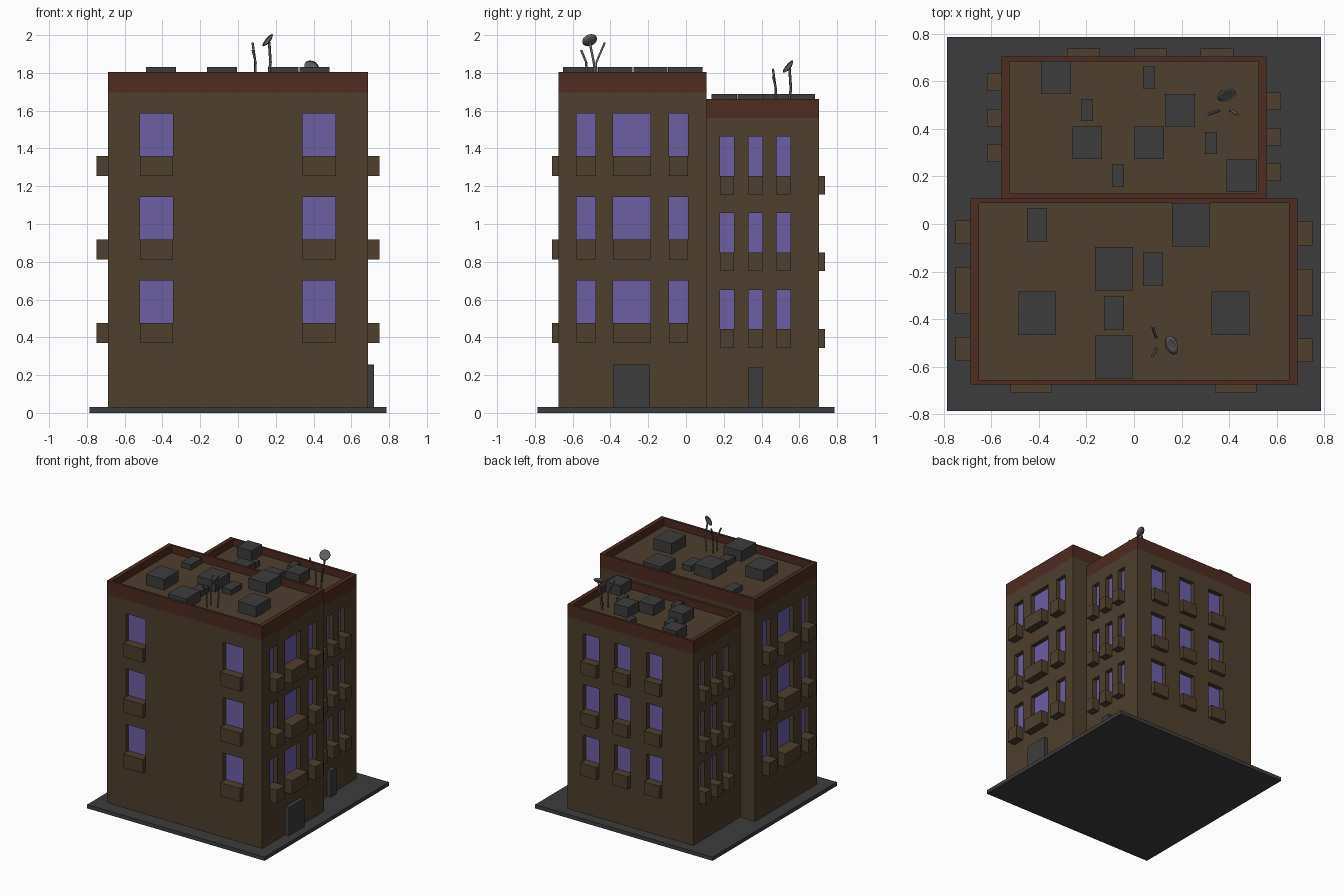
import bpy, bmesh, math
from mathutils import Matrix, Vector

if "Cube" in bpy.data.objects:
    bpy.data.objects.remove(bpy.data.objects["Cube"])


def material(name, rgb):
    m = bpy.data.materials.new(name)
    m.diffuse_color = (*rgb, 1)
    m.use_nodes = True
    m.node_tree.nodes["Principled BSDF"].inputs["Base Color"].default_value = m.diffuse_color
    return m


WALL = material("brown_wall", (0.075, 0.05, 0.027))
TRIM = material("red_trim", (0.072, 0.025, 0.014))
GLASS = material("violet_glass", (0.15, 0.115, 0.37))
DARK = material("dark_grey", (0.046, 0.046, 0.046))
METAL = material("metal", (0.12, 0.12, 0.12))


def finish(name, bm, mat):
    bmesh.ops.recalc_face_normals(bm, faces=bm.faces)
    me = bpy.data.meshes.new(name)
    bm.to_mesh(me)
    bm.free()
    me.materials.append(mat)
    ob = bpy.data.objects.new(name, me)
    bpy.context.collection.objects.link(ob)
    return ob


def boxes(name, bounds, mat):
    """One mesh made of boxes given as (x0, x1, y0, y1, z0, z1)."""
    bm = bmesh.new()
    for x0, x1, y0, y1, z0, z1 in bounds:
        m = Matrix.Translation(((x0 + x1) / 2, (y0 + y1) / 2, (z0 + z1) / 2))
        m = m @ Matrix.Diagonal((x1 - x0, y1 - y0, z1 - z0, 1))
        bmesh.ops.create_cube(bm, size=1, matrix=m)
    return finish(name, bm, mat)


def parapet(name, x, y0, y1, z0, z1, tx, ty):
    """Rectangular ring around a roof."""
    bm = bmesh.new()

    def loop(ix, iy, z):
        return [bm.verts.new((sx * (x - ix), y, z)) for sx, y in
                ((-1, y0 + iy), (1, y0 + iy), (1, y1 - iy), (-1, y1 - iy))]
    loops = [loop(0, 0, z0), loop(0, 0, z1), loop(tx, ty, z1), loop(tx, ty, z0)]
    for a, b in zip(loops, loops[1:] + loops[:1]):
        for i in range(4):
            j = (i + 1) % 4
            bm.faces.new((a[i], a[j], b[j], b[i]))
    return finish(name, bm, TRIM)


def on_wall(axis, sign, pos, d0, d1, u0, u1, z0, z1):
    """Box bounds on a wall: d is distance outward, u runs along the wall."""
    a, b = sorted((pos + sign * d0, pos + sign * d1))
    return (a, b, u0, u1, z0, z1) if axis == "x" else (u0, u1, a, b, z0, z1)


def block(name, x, y0, y1, band, top, deck, walls, sills, win_h, bal_h):
    body = boxes(name + "_walls", [(-x, x, y0, y1, 0.03, band)], WALL)
    parapet(name + "_parapet", x, y0, y1, band, top, 0.035, 0.02)
    boxes(name + "_roof_deck", [(-x + .035, x - .035, y0 + .02, y1 - .02, band, deck)], WALL)
    cuts, panes, balconies = [], [], []
    for axis, sign, pos, depth, windows in walls:
        for c, h in windows:
            for s in sills:
                w = (axis, sign, pos)
                cuts.append(on_wall(*w, -0.04, 0.02, c - h, c + h, s, s + win_h))
                panes.append(on_wall(*w, -0.042, -0.036, c - h, c + h, s, s + win_h))
                balconies.append(on_wall(*w, 0, depth, c - h, c + h, s - bal_h, s))
    # window recesses
    cutter = boxes(name + "_cutter", cuts, WALL)
    cutter.hide_render = True
    mod = body.modifiers.new("recesses", "BOOLEAN")
    mod.operation, mod.solver, mod.object = "DIFFERENCE", "EXACT", cutter
    bpy.context.view_layer.objects.active = body
    bpy.ops.object.modifier_apply(modifier=mod.name)
    bpy.data.objects.remove(cutter)
    boxes(name + "_window_panes", panes, GLASS)
    boxes(name + "_balconies", balconies, WALL)


def roof_units(name, centres, sx, sy, deck, h):
    boxes(name, [(x - sx / 2, x + sx / 2, y - sy / 2, y + sy / 2, deck, deck + h)
                 for x, y in centres], DARK)


def tube(name, pts, radius, frame):
    cu = bpy.data.curves.new(name, "CURVE")
    cu.dimensions = "3D"
    cu.bevel_depth, cu.bevel_resolution, cu.use_fill_caps = radius, 1, True
    sp = cu.splines.new("POLY")
    sp.points.add(len(pts) - 1)
    for p, co in zip(sp.points, pts):
        p.co = (*co, 1)
    cu.materials.append(METAL)
    ob = bpy.data.objects.new(name, cu)
    ob.matrix_world = frame
    bpy.context.collection.objects.link(ob)


def aerials(name, x, y, deck, turn):
    """Dish on a bent post with two bent rods beside it."""
    frame = Matrix.Translation((x, y, deck)) @ Matrix.Rotation(turn, 4, "Z")
    tube(name + "_dish_post", [(0, .03, 0), (.015, .022, .11), (.008, 0, .218)], .007, frame)
    tube(name + "_rod_tall", [(-.065, .035, 0), (-.065, .035, .11), (-.08, .08, .215)], .006, frame)
    tube(name + "_rod_short", [(-.065, -.015, 0), (-.063, -.018, .11), (-.08, -.045, .175)], .006, frame)
    bm = bmesh.new()
    prof = [(0, -.012), (.024, -.009), (.041, 0), (.024, -.004), (0, -.007)]
    vs = [bm.verts.new((r, 0, z)) for r, z in prof]
    es = [bm.edges.new(p) for p in zip(vs, vs[1:])]
    bmesh.ops.spin(bm, geom=vs + es, cent=(0, 0, 0), axis=(0, 0, 1),
                   angle=math.tau, steps=16)
    bmesh.ops.remove_doubles(bm, verts=bm.verts, dist=1e-4)
    dish = finish(name + "_dish", bm, METAL)
    for p in dish.data.polygons:
        p.use_smooth = True
    tilt = Vector((-.74, -.28, .61)).to_track_quat("Z", "Y").to_matrix().to_4x4()
    dish.matrix_world = frame @ Matrix.Translation((0, 0, .228)) @ tilt


# ground slab
boxes("base_slab", [(-.785, .785, -.785, .785, 0, .03)], DARK)

# taller front block
side = [(-.53, .05), (-.2875, .0985), (-.04, .05)]
left = [(-.525, .05), (-.28, .0985), (-.035, .05)]
block("front_block", .687, -.675, .108, 1.695, 1.805, 1.745,
      [("y", -1, -.675, .035, [(-.432, .087), (.428, .087)]),
       ("x", 1, .687, .063, side), ("x", -1, -.687, .063, left)],
      [.477, .919, 1.361], .225, .108)

# lower rear block
block("rear_block", .557, .108, .703, 1.56, 1.663, 1.605,
      [("y", 1, .703, .034, [(-.212, .069), (.069, .069), (.348, .069)]),
       ("x", 1, .557, .06, [(.218, .037), (.367, .037), (.516, .037)]),
       ("x", -1, -.557, .06, [(.298, .037), (.447, .037), (.596, .037)])],
      [.443, .85, 1.255], .208, .1)

# entrance doors
boxes("front_block_door", [(.687, .72, -.385, -.19, .03, .255)], DARK)
boxes("rear_block_door", [(.557, .59, .33, .404, .03, .24)], DARK)

# rooftop boxes
roof_units("front_roof_large_units", [(.24, -.003), (-.084, -.188), (-.407, -.375),
                                      (.405, -.375), (-.084, -.56)], .16, .182, 1.745, .085)
roof_units("front_roof_small_units", [(-.407, -.003), (.08, -.19), (-.084, -.375)],
           .083, .14, 1.745, .042)
roof_units("rear_roof_large_units", [(-.328, .616), (.193, .478), (-.197, .341),
                                     (.063, .341), (.453, .203)], .127, .136, 1.605, .083)
roof_units("rear_roof_small_units", [(.063, .616), (-.197, .478), (.323, .341),
                                     (-.067, .203)], .051, .092, 1.605, .042)

# rooftop aerials
aerials("front_roof", .157, -.51, 1.745, 0)
aerials("rear_roof", .39, .54, 1.605, math.pi / 2)
